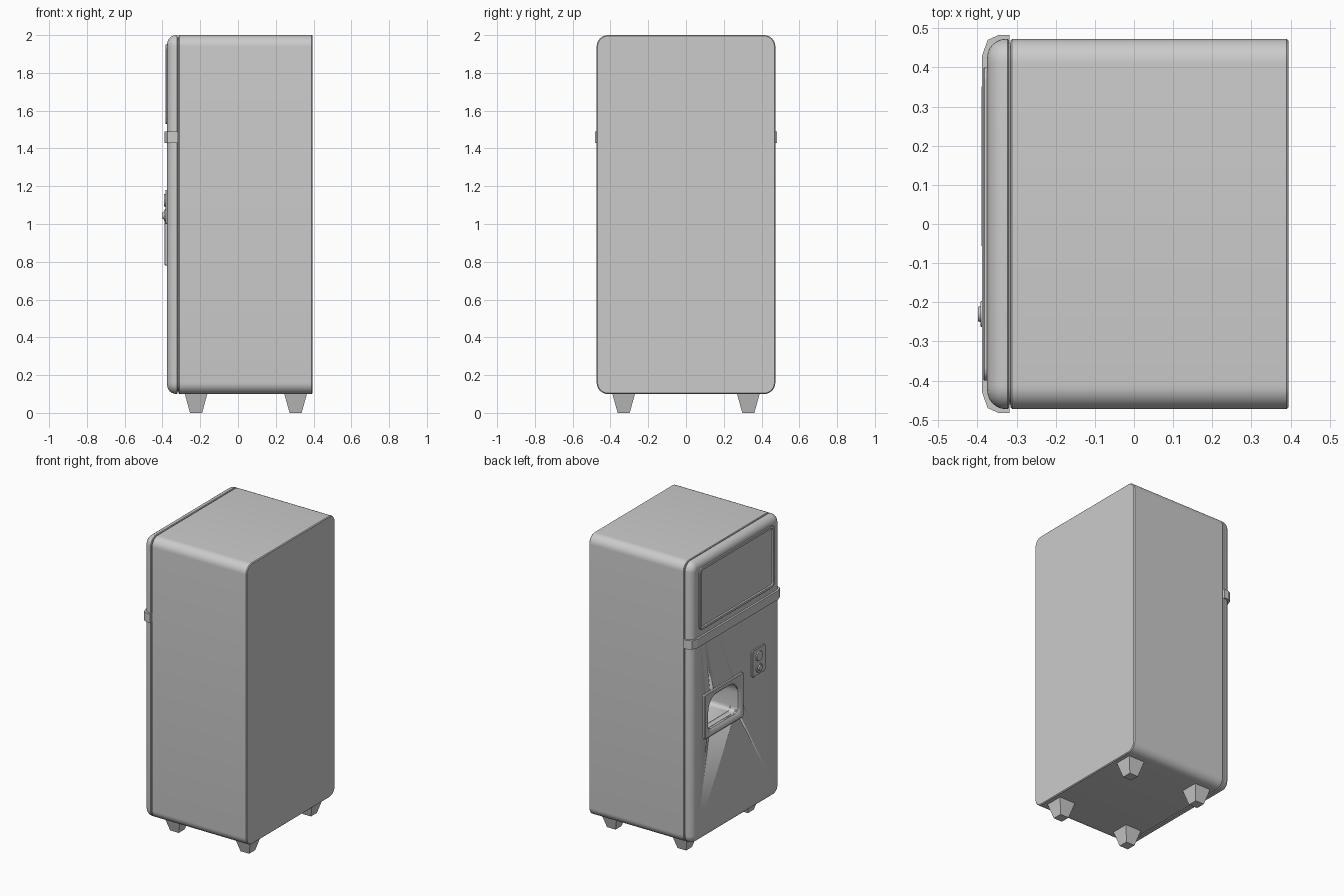
import bpy, bmesh, math
from mathutils import Matrix

if "Cube" in bpy.data.objects:
    bpy.data.objects.remove(bpy.data.objects["Cube"])


def finish(name, bm, smooth=True):
    bmesh.ops.recalc_face_normals(bm, faces=bm.faces)
    me = bpy.data.meshes.new(name)
    bm.to_mesh(me)
    bm.free()
    ob = bpy.data.objects.new(name, me)
    bpy.context.collection.objects.link(ob)
    if smooth:
        shade(ob)
    return ob


def shade(ob):
    bpy.ops.object.select_all(action='DESELECT')
    ob.select_set(True)
    bpy.context.view_layer.objects.active = ob
    bpy.ops.object.shade_smooth_by_angle(angle=math.radians(32))


def round_rect(y0, y1, z0, z1, r_top, r_bot, seg=8):
    pts = []
    for cy, cz, r, a0 in ((y1 - r_top, z1 - r_top, r_top, 0), (y0 + r_top, z1 - r_top, r_top, 90),
                          (y0 + r_bot, z0 + r_bot, r_bot, 180), (y1 - r_bot, z0 + r_bot, r_bot, 270)):
        for i in range(seg + 1):
            a = math.radians(a0 + 90 * i / seg)
            pts.append((cy + r * math.cos(a), cz + r * math.sin(a)))
    return pts


def loft(name, rect, r_top, r_bot, sections):
    """Rounded rectangle in YZ swept along x; sections are (x, inset)."""
    y0, y1, z0, z1 = rect
    bm = bmesh.new()
    rings = []
    for x, d in sections:
        pts = round_rect(y0 + d, y1 - d, z0 + d, z1 - d,
                         max(r_top - d, .002), max(r_bot - d, .002))
        rings.append([bm.verts.new((x, y, z)) for y, z in pts])
    n = len(rings[0])
    for a, b in zip(rings, rings[1:]):
        for i in range(n):
            j = (i + 1) % n
            bm.faces.new((a[i], a[j], b[j], b[i]))
    bm.faces.new(rings[0])
    bm.faces.new(rings[-1])
    return finish(name, bm)


def cylinder(name, y, z, r1, r2, x0, x1):
    bm = bmesh.new()
    m = Matrix.Translation(((x0 + x1) / 2, y, z)) @ Matrix.Rotation(-math.pi / 2, 4, 'Y')
    bmesh.ops.create_cone(bm, cap_ends=True, segments=24, radius1=r1, radius2=r2,
                          depth=x0 - x1, matrix=m)
    return finish(name, bm)


# Cabinet and rounded door
shell = (-.473, .473, .1, 2.0)
body = loft("cabinet", shell, .06, .06, [(-.321, .012), (-.315, .012), (-.315, .004), (-.311, 0),
                                         (.390, 0), (.395, .005)])
R = .048
door_sections = [(-.319, .004), (-.323, 0)]
for i in range(7):
    a = math.radians(15 * i)
    door_sections.append((-.327 - R * math.sin(a), R * (1 - math.cos(a))))
door = loft("door", shell, .06, .06, door_sections)

# Display panel with raised frame
loft("display_panel", (-.40, .40, 1.53, 1.95), .035, .035,
     [(-.36, 0), (-.382, 0), (-.385, .003), (-.385, .017), (-.378, .022)])

# Delivery slot: frame plus recess cut through door and cabinet
frame = loft("slot_frame", (-.06, .355, .78, 1.08), .01, .01,
             [(-.36, 0), (-.386, 0), (-.390, .005)])
cutter = loft("slot_cutter", (-.015, .305, .825, 1.04), .085, .03,
              [(-.42, -.016), (-.391, -.016), (-.378, 0), (-.10, 0)])
cutter.hide_render = True
for ob in (body, door, frame):
    mod = ob.modifiers.new("slot", 'BOOLEAN')
    mod.object = cutter
    mod.operation = 'DIFFERENCE'
    mod.solver = 'EXACT'
    bpy.context.view_layer.objects.active = ob
    while ob.modifiers[0] != mod:
        bpy.ops.object.modifier_move_up(modifier=mod.name)
    bpy.ops.object.modifier_apply(modifier=mod.name)
bpy.data.objects.remove(cutter)

# Trim band wrapping the door
bm = bmesh.new()
half = [(-.318, .483), (-.345, .483), (-.374, .470), (-.388, .430)]
outline = half + [(x, -y) for x, y in reversed(half)]
face = bm.faces.new([bm.verts.new((x, y, 1.43)) for x, y in outline])
ext = bmesh.ops.extrude_face_region(bm, geom=[face])
for v in ext['geom']:
    if isinstance(v, bmesh.types.BMVert):
        v.co.z = 1.49
finish("trim_band", bm, smooth=False)

# Coin plate with disc and knob
loft("coin_plate", (-.30, -.16, 1.0, 1.18), .012, .012,
     [(-.36, 0), (-.382, 0), (-.385, .003)])
cylinder("coin_disc", -.23, 1.125, .036, .032, -.38, -.392)
cylinder("knob_base", -.23, 1.045, .033, .030, -.38, -.391)
cylinder("knob", -.23, 1.045, .023, .018, -.388, -.399)

# Tapered feet
for x, xn in ((-.222, "front"), (.305, "rear")):
    for y, yn in ((-.33, "right"), (.33, "left")):
        bm = bmesh.new()
        m = Matrix.Translation((x, y, .0525)) @ Matrix.Rotation(math.pi / 4, 4, 'Z')
        bmesh.ops.create_cone(bm, cap_ends=True, segments=4, radius1=.032 * math.sqrt(2),
                              radius2=.061 * math.sqrt(2), depth=.105, matrix=m)
        finish(f"{xn}_{yn}_foot", bm, smooth=False)
